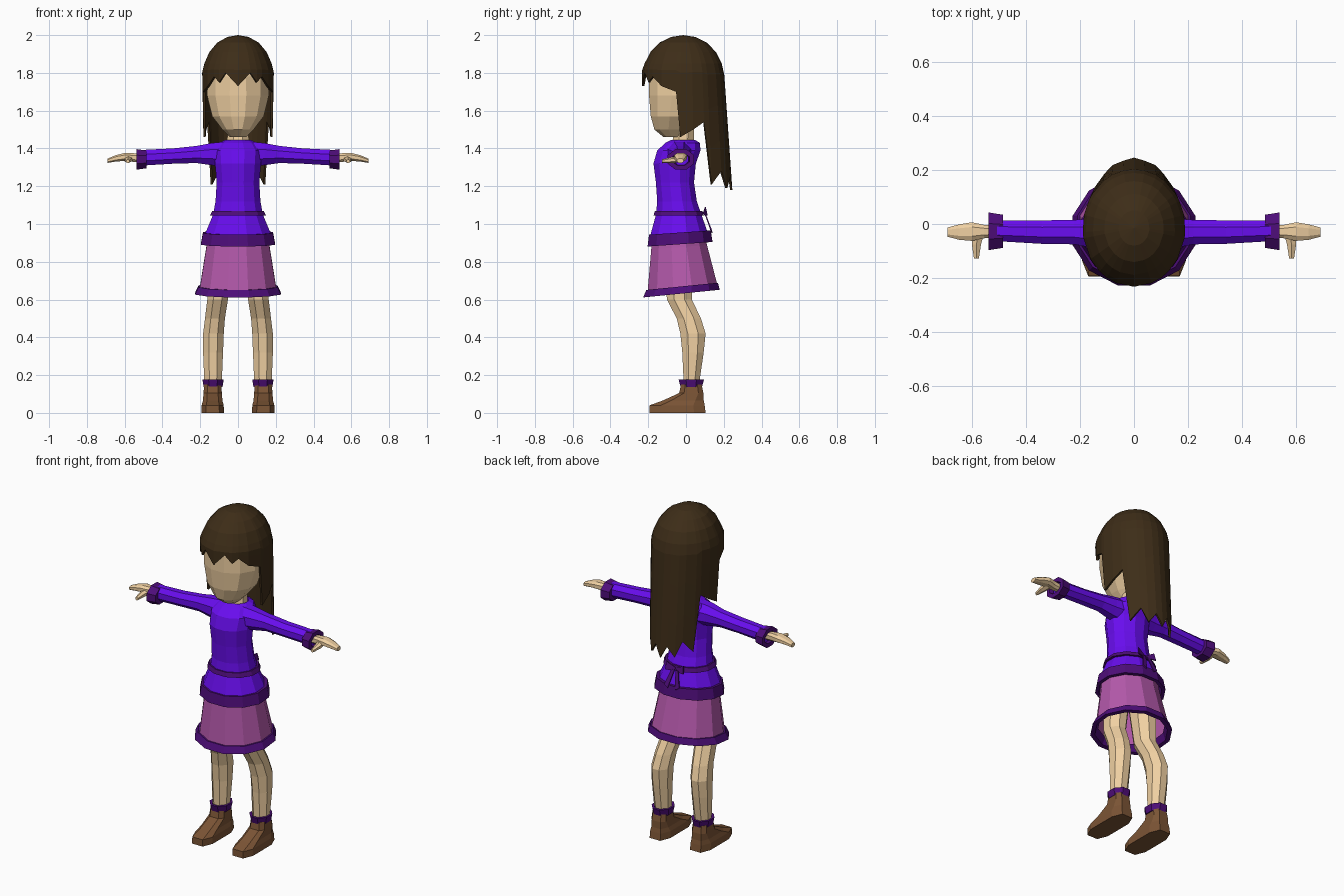
import bpy, bmesh
from math import sin, cos, pi, radians


def material(name, rgb):
    m = bpy.data.materials.new(name)
    m.diffuse_color = (*rgb, 1)
    return m


SKIN = material("skin", (0.87, 0.63, 0.36))
HAIR = material("hair", (0.047, 0.026, 0.009))
CLOTH = material("violet_cloth", (0.14, 0.004, 0.86))
TRIM = material("dark_trim", (0.075, 0.004, 0.19))
PINK = material("pink_cloth", (0.46, 0.10, 0.41))
LEATHER = material("leather", (0.20, 0.09, 0.036))


def build(name, verts, faces, mat, mirror=False, thick=0):
    me = bpy.data.meshes.new(name)
    me.from_pydata(verts, [], faces)
    bm = bmesh.new()
    bm.from_mesh(me)
    bmesh.ops.recalc_face_normals(bm, faces=bm.faces)
    bm.to_mesh(me)
    bm.free()
    me.materials.append(mat)
    ob = bpy.data.objects.new(name, me)
    bpy.context.collection.objects.link(ob)
    if thick:
        s = ob.modifiers.new("thickness", 'SOLIDIFY')
        s.thickness, s.offset = thick, -1
    if mirror:
        ob.modifiers.new("mirror", 'MIRROR')
    return ob


def loft(name, rings, mat, n=10, axis='z', caps=True, closed=False, tilt=0,
         power=1, mirror=False):
    """Rings are (position on axis, u centre, v centre, u radius, v radius)."""
    verts, faces = [], []
    for p, u0, v0, ru, rv in rings:
        for k in range(n):
            a = 2 * pi * (k + 0.5) / n
            c, s = cos(a), sin(a)
            g = 1 / cos(pi / n) if n < 8 else 1 / cos(pi / n / 2)
            u = u0 + ru * g * (1 if c > 0 else -1) * abs(c) ** power
            v = v0 + rv * g * (1 if s > 0 else -1) * abs(s) ** power
            verts.append({'z': (u, v, p + tilt * v), 'x': (p, u, v), 'y': (u, p, v)}[axis])
    m = len(rings)
    for i in range(m if closed else m - 1):
        j = (i + 1) % m
        for k in range(n):
            q = (k + 1) % n
            faces.append((i * n + k, i * n + q, j * n + q, j * n + k))
    if caps and not closed:
        faces += [tuple(range(n)), tuple(range((m - 1) * n, m * n))]
    return build(name, verts, faces, mat, mirror)


def band(name, lo, hi, t, mat, **kw):
    """Closed trim ring between two outer rings, t thick."""
    inner = lambda r: (*r[:3], r[3] - t, r[4] - t)
    return loft(name, [lo, hi, inner(hi), inner(lo)], mat, closed=True, **kw)


def rings(*rows):
    """Rows of z, half width, front y, back y."""
    return [(z, 0, (f + b) / 2, w, (b - f) / 2) for z, w, f, b in rows]


# head and neck
loft("head", rings((1.46, .045, -.12, .0), (1.50, .085, -.17, .04), (1.57, .14, -.19, .09),
                   (1.68, .168, -.20, .14), (1.78, .165, -.20, .15), (1.88, .14, -.17, .13),
                   (1.95, .08, -.10, .07)), SKIN, n=12)
loft("neck", rings((1.40, .08, -.10, .05), (1.44, .062, -.075, .045), (1.52, .055, -.06, .045)), SKIN, n=8)

# hair: columns of (angle from the front, bottom height), mirrored
cols = [(0, 1.73), (20, 1.80), (32, 1.75), (42, 1.78), (58, 1.73), (80, 1.70), (86, 1.46),
        (103, 1.50), (118, 1.54), (126, 1.21), (143, 1.28), (154, 1.19), (168, 1.25), (180, 1.18)]
dome = [(2.0, 0.0), (1.99, .30), (1.96, .58), (1.91, .80), (1.85, .94)]
verts, faces = [], []
for ang, low in cols:
    a = radians(ang)
    path = dome + [(1.82 + (low - 1.82) * t, 1.0) for t in (0.05, .35, .7, 1)]
    for z, r in path:
        d = max(0, 1.8 - z) / 0.6
        back = max(0, -cos(a))
        x = 0.19 * r * sin(a) * (1 - 0.06 * d)
        y = -0.015 - 0.217 * r * cos(a) + 0.042 * d * back
        verts.append((max(0, x) if 0 < ang < 180 else 0, y, z))
rows = len(dome) + 4
for c in range(len(cols) - 1):
    for i in range(rows - 1):
        a, b = c * rows + i, (c + 1) * rows + i
        faces.append((a, a + 1, b + 1, b) if i else (a, a + 1, b + 1))
build("hair", verts, faces, HAIR, mirror=True, thick=0.012)

# tunic
loft("tunic", rings((.91, .188, -.20, .135), (.95, .178, -.19, .12), (1.05, .135, -.162, .085),
                    (1.12, .122, -.155, .06), (1.22, .116, -.162, .045), (1.32, .125, -.175, .055),
                    (1.39, .13, -.155, .08), (1.43, .10, -.11, .075), (1.445, .07, -.08, .05)),
     CLOTH, n=12, caps=False)
lo, hi = rings((.895, .202, -.208, .145), (.957, .19, -.20, .135))
band("tunic_hem", lo, hi, .02, TRIM, n=12, tilt=.07)
lo, hi = rings((1.045, .152, -.175, .098), (1.07, .14, -.168, .09))
band("sash", lo, hi, .02, TRIM, n=12)

# bow at the back of the sash
build("bow_loop", [(0, .095, 1.06), (.055, .105, 1.09), (.06, .115, 1.045), (.012, .105, 1.045)],
      [(0, 1, 2, 3)], TRIM, mirror=True, thick=.006)
build("bow_tail", [(.004, .10, 1.05), (.022, .10, 1.05), (.05, .132, .965), (.025, .135, .95)],
      [(0, 1, 2, 3)], TRIM, mirror=True, thick=.006)

# skirt
loft("skirt", rings((.95, .165, -.18, .10), (.88, .172, -.188, .115), (.66, .208, -.208, .172)),
     PINK, n=12, caps=False, tilt=.08)
lo, hi = rings((.634, .233, -.232, .184), (.672, .215, -.215, .174))
band("skirt_hem", lo, hi, .025, TRIM, n=12, tilt=.1)

# arms, cuffs and hands
loft("sleeve", [(.07, -.035, 1.37, .07, .07), (.14, -.035, 1.37, .06, .062), (.22, -.03, 1.368, .048, .048),
                (.34, -.03, 1.36, .046, .043), (.52, -.025, 1.35, .04, .044)],
     CLOTH, n=8, axis='x', mirror=True)
band("cuff", (.485, -.027, 1.342, .065, .05), (.538, -.027, 1.342, .074, .058), .025, TRIM,
     n=8, axis='x', mirror=True)
loft("hand", [(.50, -.028, 1.348, .022, .022), (.555, -.028, 1.352, .026, .024), (.60, -.028, 1.355, .036, .022),
              (.645, -.03, 1.348, .03, .018), (.69, -.03, 1.335, .018, .012)],
     SKIN, n=8, axis='x', power=.8, mirror=True)
loft("thumb", [(-.03, .575, 1.345, .022, .015), (-.075, .583, 1.338, .017, .014), (-.128, .583, 1.332, .009, .009)],
     SKIN, n=6, axis='y', mirror=True)

# legs, anklets and shoes
loft("leg", [(.85, .09, -.04, .075, .085), (.60, .108, -.035, .058, .07), (.50, .122, .015, .056, .068),
             (.42, .13, .037, .058, .071), (.32, .132, .037, .056, .06), (.14, .132, .028, .048, .042)],
     SKIN, n=8, mirror=True)
band("anklet", (.138, .132, .028, .053, .06), (.178, .132, .028, .06, .072), .015, TRIM,
     n=8, mirror=True)
loft("shoe", [(0, .134, -.045, .061, .153), (.04, .134, -.047, .06, .15), (.065, .134, -.015, .053, .112),
              (.105, .134, .028, .05, .066), (.15, .134, .028, .046, .056)],
     LEATHER, n=8, power=.6, mirror=True)
